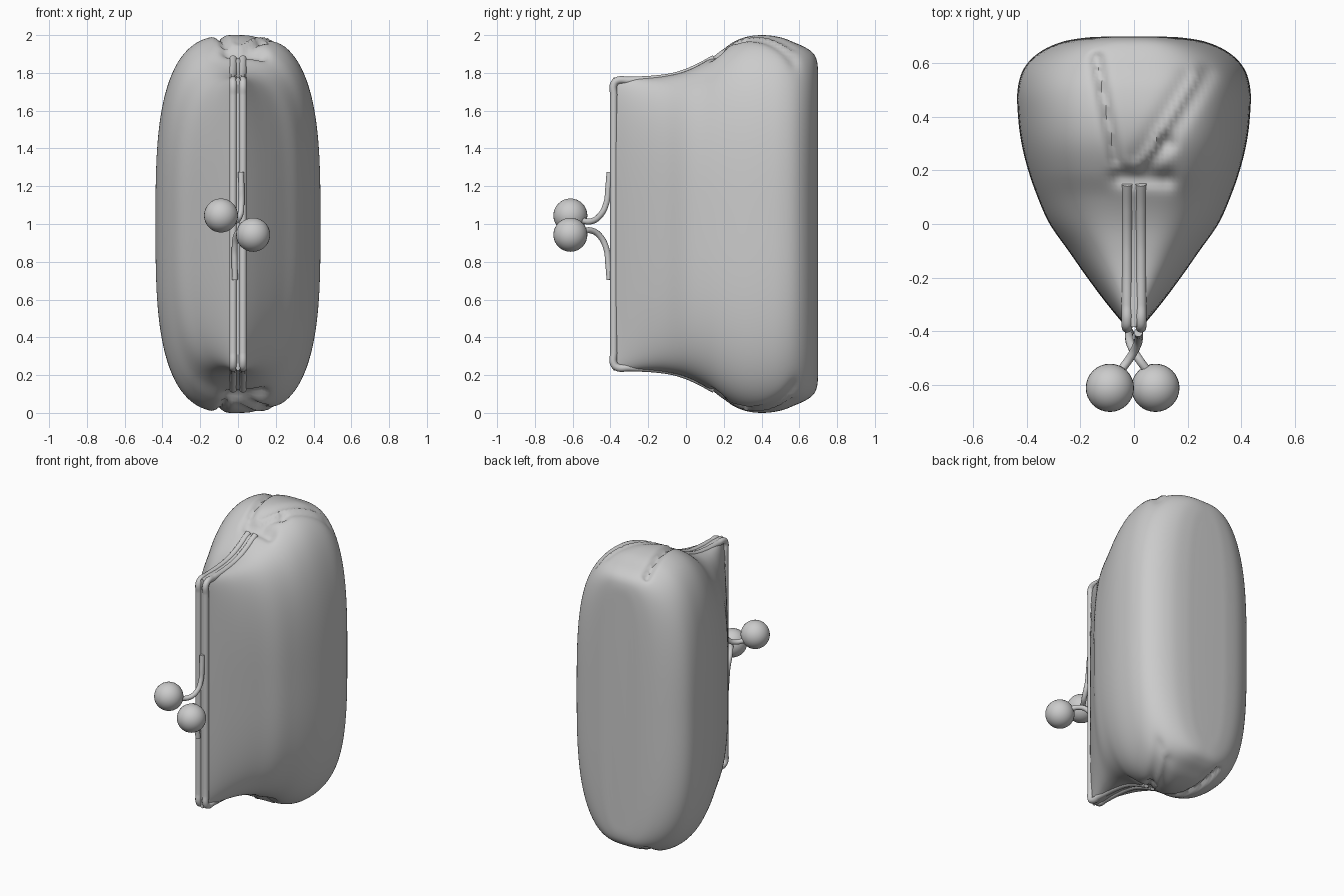
import bpy, bmesh, math
from mathutils import Vector

cube = bpy.data.objects.get("Cube")
if cube:
    bpy.data.objects.remove(cube, do_unlink=True)

grey = bpy.data.materials.new("plain grey")
grey.use_nodes = True
grey.diffuse_color = (0.6, 0.6, 0.6, 1)
bsdf = next(n for n in grey.node_tree.nodes if n.type == 'BSDF_PRINCIPLED')
bsdf.inputs["Base Color"].default_value = grey.diffuse_color


def finish(obj, name, angle=60):
    """Name, colour and smooth the object."""
    obj.name = name
    obj.data.materials.clear()
    obj.data.materials.append(grey)
    bpy.ops.object.select_all(action='DESELECT')
    obj.select_set(True)
    bpy.context.view_layer.objects.active = obj
    bpy.ops.object.shade_smooth_by_angle(angle=math.radians(angle))


def smooth_path(points, steps):
    """Sample a smooth curve through the control points."""
    pts = [Vector(p) for p in points]
    ends = [2 * pts[0] - pts[1]] + pts + [2 * pts[-1] - pts[-2]]
    out = []
    for a, b, c, d in zip(ends, ends[1:], ends[2:], ends[3:]):
        for i in range(steps):
            t = i / steps
            out.append(b + (c - a) * t / 2 + (2 * a - 5 * b + 4 * c - d) * t**2 / 2
                       + (3 * b - a - 3 * c + d) * t**3 / 2)
    return out + [pts[-1]]


def tube(name, points, radius):
    """Round rod along a path."""
    curve = bpy.data.curves.new(name, 'CURVE')
    curve.dimensions = '3D'
    curve.bevel_depth = radius
    curve.bevel_resolution = 4
    curve.use_fill_caps = True
    spline = curve.splines.new('BEZIER')
    spline.bezier_points.add(len(points) - 1)
    for bp, p in zip(spline.bezier_points, points):
        bp.co = p
        bp.handle_left_type = bp.handle_right_type = 'AUTO'
    obj = bpy.data.objects.new(name, curve)
    bpy.context.collection.objects.link(obj)
    bpy.ops.object.select_all(action='DESELECT')
    obj.select_set(True)
    bpy.context.view_layer.objects.active = obj
    bpy.ops.object.convert(target='MESH')
    finish(bpy.context.view_layer.objects.active, name)


def ball(name, centre, radius):
    bpy.ops.mesh.primitive_uv_sphere_add(segments=32, ring_count=16, radius=radius, location=centre)
    finish(bpy.context.object, name)


# Cloth folds gathered at each end: start, finish, depth, width
folds = [((-0.07, 0.24), (-0.14, 0.62), 0.03, 0.022),
         ((0.05, 0.22), (0.12, 0.30), 0.03, 0.03),
         ((0.12, 0.32), (0.27, 0.56), 0.022, 0.035),
         ((-0.05, 0.18), (0.12, 0.17), 0.04, 0.035),
         ((0.02, 0.24), (0.20, 0.54), -0.015, 0.04)]


def fold_depth(x, y):
    total = 0
    p = Vector((x, y))
    for a, b, depth, width in folds:
        a, b = Vector(a), Vector(b)
        t = max(0, min(1, (p - a).dot(b - a) / (b - a).length_squared))
        total += depth * math.exp(-((p - a.lerp(b, t)).length / width) ** 2)
    return total


# Pouch: stations of depth, half width, half height
stations = [(-0.385, 0.03, 0.775), (-0.3, 0.1, 0.775), (-0.2, 0.175, 0.775), (-0.1, 0.245, 0.785),
            (0, 0.315, 0.81), (0.1, 0.36, 0.86), (0.2, 0.395, 0.935), (0.3, 0.42, 0.985),
            (0.4, 0.433, 1.0), (0.5, 0.435, 0.988), (0.58, 0.412, 0.958), (0.64, 0.355, 0.93),
            (0.68, 0.27, 0.895), (0.697, 0.17, 0.84), (0.7, 0.08, 0.74)]
segments, power = 160, 3.1
bm = bmesh.new()
rings = []
for y, w, h in smooth_path(stations, 6):
    ring = []
    for i in range(segments):
        a = math.tau * i / segments
        c, s = math.cos(a), math.sin(a)
        r = (abs(c) ** power + abs(s) ** power) ** (-1 / power)
        x, z = w * r * c, h * r * s
        if abs(s) > 0.6:
            z -= math.copysign(fold_depth(x, y), s)
        ring.append(bm.verts.new((x, y, 1 + z)))
    rings.append(ring)
for r0, r1 in zip(rings, rings[1:]):
    for i in range(segments):
        j = (i + 1) % segments
        bm.faces.new((r0[i], r0[j], r1[j], r1[i]))
bm.faces.new(rings[0])
bm.faces.new(rings[-1])
bmesh.ops.recalc_face_normals(bm, faces=bm.faces)
mesh = bpy.data.meshes.new("pouch")
bm.to_mesh(mesh)
bm.free()
pouch = bpy.data.objects.new("pouch", mesh)
bpy.context.collection.objects.link(pouch)
finish(pouch, "pouch")

# Frame: two matching rods around the mouth
half = [(0.15, 0.875), (0.05, 0.822), (-0.05, 0.785), (-0.15, 0.768), (-0.3, 0.76),
        (-0.365, 0.758), (-0.382, 0.74), (-0.382, 0.68)]
outline = half + [(y, -z) for y, z in reversed(half)]
for name, x in (("left_frame_rod", 0.026), ("right_frame_rod", -0.026)):
    tube(name, [(x, y, 1 + z) for y, z in outline], 0.02)

# Clasp: crossed arms with a ball on each
arm = [(0.016, -0.405, 0.285), (0.018, -0.412, 0.2), (0.018, -0.422, 0.12),
       (0.01, -0.455, 0.055), (-0.015, -0.5, 0.025), (-0.06, -0.56, 0.03)]
for name, side, x, z in (("upper", 1, -0.09, 1.045), ("lower", -1, 0.08, 0.943)):
    path = [(side * ax, ay, 0.99 + side * az) for ax, ay, az in arm]
    tube(name + "_clasp_arm", path, 0.016)
    ball(name + "_clasp_ball", (x, -0.612, z), 0.09)
